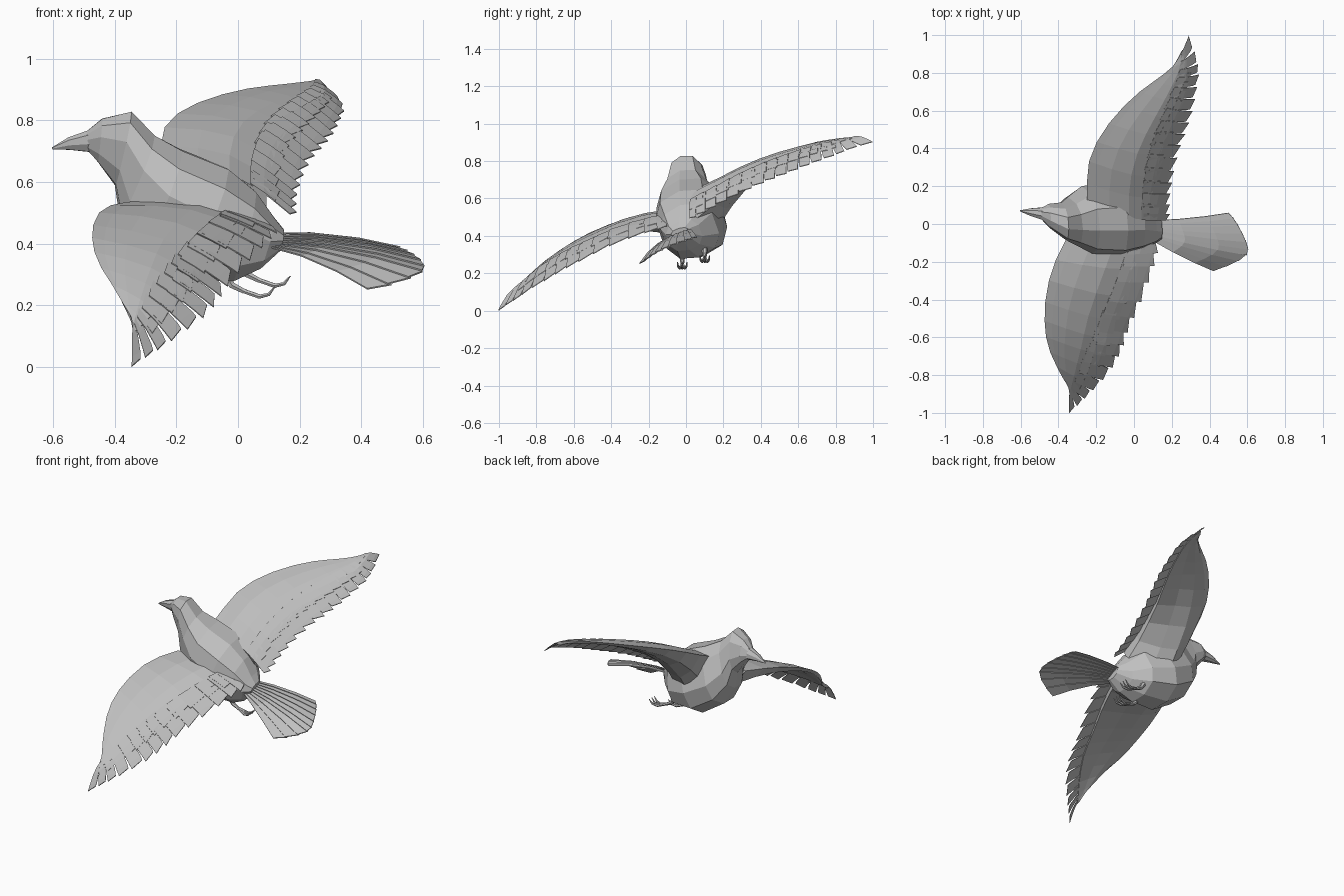
import bpy, bmesh, math
from mathutils import Vector

default_cube = bpy.data.objects.get("Cube")
if default_cube:
    bpy.data.objects.remove(default_cube, do_unlink=True)

grey = bpy.data.materials.new("plumage grey")
grey.use_nodes = True
grey.diffuse_color = (0.52, 0.52, 0.52, 1)
shader = grey.node_tree.nodes["Principled BSDF"]
shader.inputs["Base Color"].default_value = grey.diffuse_color
shader.inputs["Roughness"].default_value = 0.8

BACK = Vector((0, -0.4, 0.9)).normalized()   # the banking bird's own up direction


def finish(name, bm):
    """Turn a bmesh into a flat shaded object."""
    bmesh.ops.recalc_face_normals(bm, faces=bm.faces)
    mesh = bpy.data.meshes.new(name)
    bm.to_mesh(mesh)
    bm.free()
    mesh.materials.append(grey)
    obj = bpy.data.objects.new(name, mesh)
    bpy.context.collection.objects.link(obj)
    return obj


def loft(bm, rings):
    """Skin closed rings of equal length and cap both ends."""
    loops = [[bm.verts.new(p) for p in ring] for ring in rings]
    count = len(loops[0])
    for a, b in zip(loops, loops[1:]):
        for i in range(count):
            j = (i + 1) % count
            bm.faces.new((a[i], a[j], b[j], b[i]))
    bm.faces.new(loops[0])
    bm.faces.new(loops[-1])


def along(points, t):
    """Point at fraction t of a polyline, by index."""
    s = min(max(t, 0), 1) * (len(points) - 1)
    i = min(int(s), len(points) - 2)
    return Vector(points[i]).lerp(Vector(points[i + 1]), s - i)


def boxy(value):
    """Push a sine or cosine outward for a squarer section."""
    return math.copysign(abs(value) ** 0.8, value)


def body_ring(top_x, top_z, low_x, low_z, mid_y, half_width, sides=10):
    """Rolled section hung between a back point and a belly point."""
    top, low = Vector((top_x, mid_y, top_z)), Vector((low_x, mid_y, low_z))
    lean = (top_z - low_z) * 0.18
    top.y -= lean
    low.y += lean
    centre, rise = (top + low) / 2, (top - low) / 2
    side = Vector((0, math.cos(0.3), math.sin(0.3))) * half_width
    angles = [math.tau * i / sides for i in range(sides)]
    return [centre + rise * boxy(math.cos(a)) + side * boxy(math.sin(a)) for a in angles]


# Head, neck and body
sections = [
    (-.49, .765, -.485, .70, .055, .03),
    (-.44, .805, -.455, .665, .042, .06),
    (-.345, .828, -.40, .59, .015, .09),
    (-.27, .75, -.385, .49, .015, .12),
    (-.18, .70, -.32, .38, .022, .17),
    (-.03, .64, -.18, .29, .028, .183),
    (.06, .565, -.02, .285, .02, .15),
    (.12, .48, .07, .325, -.01, .095),
    (.15, .44, .14, .385, -.03, .05),
]
bm = bmesh.new()
loft(bm, [body_ring(*s) for s in sections])
finish("body", bm)

# Beak, with a slight hook
bm = bmesh.new()
loft(bm, [body_ring(*s, sides=8) for s in (
    (-.485, .768, -.48, .697, .055, .033),
    (-.55, .745, -.545, .704, .063, .02),
    (-.604, .712, -.602, .706, .07, .003))])
finish("beak", bm)


def plate(bm, rows, thickness):
    """Thin closed strip from rows of (left, right) points."""
    lift = BACK * thickness
    loft(bm, [(a, b, b + lift, a + lift) for a, b in rows])


def wing(name, leading, trailing, feathers, camber, armpit):
    def surface(t, f):
        front, rear = along(leading, t), along(trailing, t)
        bulge = camber * (rear - front).length * math.sin(math.pi * f ** 1.1)
        return front.lerp(rear, f) + BACK * bulge

    # Solid arm of the wing, webbed to the body at the armpit and thin at the hand
    bm = bmesh.new()
    rings = []
    steps = 10
    for k in range(steps + 1):
        t = k / steps
        reach = 0.78 - 0.38 * t ** 3
        depth = 0.012 + armpit * (1 - t) ** 4
        fractions = [reach * q for q in (0, 0.12, 0.35, 0.65, 1)]
        upper = [surface(t, f) + BACK * 0.006 for f in fractions]
        lower = [surface(t, f) - BACK * depth * w for f, w in
                 zip(fractions[:0:-1], (0.3, 0.9, 1, 0.6))]
        rings.append(upper + lower)
    loft(bm, rings)
    finish(name + "_arm", bm)

    # Overlapping flight feathers, wider and separating toward the tip
    bm = bmesh.new()
    for k in range(feathers):
        t0, t1 = (k / feathers) ** 1.25, ((k + 1) / feathers) ** 1.25
        start = 0.68 - 0.38 * t1 ** 2
        rows = []
        for q in (0, 0.4, 0.8, 1):
            f = start + (1 - start) * q
            inner = t0 + (t1 - t0) * (0.3 * q * t1 ** 2 - 0.15 * (1 - q))
            notch = 0.05 if q == 1 else 0
            rows.append((surface(inner, f - notch),
                         surface(t1, f) + BACK * 0.006))
        plate(bm, rows, 0.004)
    finish(name + "_flight_feathers", bm)

    # Short covert layer laid over the feather roots
    bm = bmesh.new()
    coverts = feathers - 3
    for k in range(coverts):
        t0, t1 = 0.8 * k / coverts, 0.8 * (k + 1) / coverts
        rows = [(surface(t0, f - d) + BACK * 0.003, surface(t1, f) + BACK * 0.007)
                for f, d in ((0.66, 0), (0.76, 0), (0.88 - 0.12 * t1, 0.03))]
        plate(bm, rows, 0.003)
    finish(name + "_coverts", bm)


# Lowered right wing and raised left wing
wing("right_wing",
     [(-.36, -.08, .53), (-.42, -.2, .517), (-.458, -.32, .49), (-.475, -.45, .44),
      (-.472, -.55, .395), (-.46, -.64, .34), (-.42, -.73, .28), (-.385, -.8, .22),
      (-.36, -.84, .18), (-.342, -.87, .15)],
     [(.14, -.1, .44), (.1, -.25, .40), (.03, -.43, .33), (-.03, -.56, .26),
      (-.06, -.66, .21), (-.1, -.74, .16), (-.17, -.83, .11), (-.24, -.9, .06),
      (-.29, -.95, .03), (-.345, -1, -.006)], 14, 0.09, 0.13)
wing("left_wing",
     [(-.25, .1, .66), (-.25, .23, .72), (-.235, .36, .785), (-.18, .47, .83),
      (-.1, .58, .865), (0, .68, .893), (.08, .74, .905), (.15, .79, .912),
      (.2, .83, .918), (.235, .88, .922)],
     [(.19, .02, .475), (.19, .15, .545), (.21, .27, .61), (.24, .4, .67),
      (.28, .5, .71), (.31, .6, .75), (.33, .7, .79), (.345, .8, .825),
      (.335, .88, .86), (.29, 1, .895)], 16, 0.13, 0.23)

# Fanned tail
tail_root = [(.09, .02, .43), (.09, -.08, .385)]
tail_tips = [(.5, .06, .39), (.53, .03, .38), (.56, -.02, .365), (.59, -.08, .345),
             (.605, -.13, .32), (.595, -.17, .30), (.52, -.21, .27), (.42, -.245, .245)]
bm = bmesh.new()
FAN = 9
for k in range(FAN):
    edges = []
    for t, lift in ((k / FAN, 0), ((k + 1.15) / FAN, 0.006)):
        root, tip = along(tail_root, t), along(tail_tips, t)
        edges.append([root.lerp(tip, q) + BACK * (lift + 0.02 * math.sin(math.pi * q))
                      for q in (0, 0.35, 0.7, 1)])
    plate(bm, list(zip(*edges)), 0.005)
finish("tail", bm)


def tube(bm, points, radii):
    """Tapered six sided tube lying mostly along x."""
    rings = []
    for i, p in enumerate(points):
        ahead = Vector(points[min(i + 1, len(points) - 1)])
        behind = Vector(points[max(i - 1, 0)])
        turn = (ahead - behind).to_track_quat("Z", "Y")
        ring = [Vector((math.cos(a), math.sin(a), 0)) * radii[i]
                for a in (math.tau * j / 6 for j in range(6))]
        rings.append([Vector(p) + turn @ v for v in ring])
    loft(bm, rings)


# Tucked feet, each with a shank and three curled toes
for name, hip in (("right_foot", Vector((-.04, -.02, .30))),
                  ("left_foot", Vector((.01, .1, .335)))):
    bm = bmesh.new()
    ankle = hip + Vector((.06, 0, -.055))
    tube(bm, [hip, hip + Vector((.02, 0, -.035)), ankle], (.016, .012, .009))
    for spread in (-1, 0, 1):
        path = [ankle + Vector((dx, spread * dy, dz)) for dx, dy, dz in
                ((-.01, 0, .004), (.05, .014, -.017), (.08, .022, -.01), (.1, .025, .015))]
        tube(bm, path, (.008, .008, .006, .002))
    finish(name, bm)
